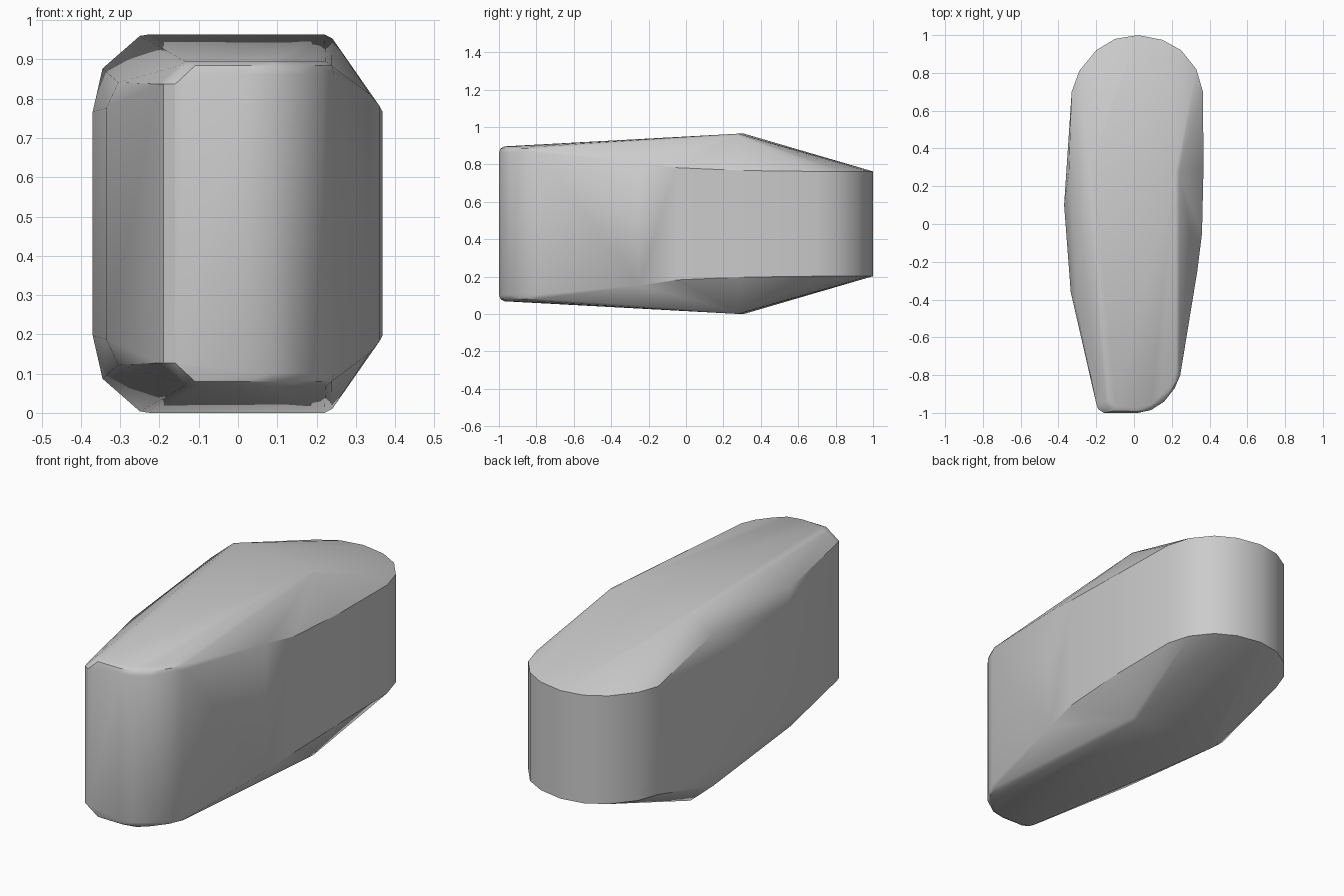
import bpy
import bmesh
import math

old = bpy.data.objects.get("Cube")
if old:
    bpy.data.objects.remove(old, do_unlink=True)

MID = 0.482  # height of the horizontal symmetry plane

# Rounded rear wall: plan points, all with one half height
back = [(-0.33, 0.7), (-0.29, 0.81), (-0.2, 0.92), (-0.1, 0.98), (0.02, 1.0),
        (0.15, 0.975), (0.25, 0.92), (0.33, 0.82), (0.365, 0.7)]
columns = [(x, y, 0.28) for x, y in back]

# Side walls and ridge: x, y, half height
columns += [(-0.37, 0.1, 0.285), (-0.335, -0.36, 0.295), (-0.305, -0.42, 0.36),
            (-0.345, 0.27, 0.395), (-0.25, 0.32, 0.478), (-0.225, 0.31, 0.482),
            (0.22, 0.28, 0.482), (0.24, 0.27, 0.472), (0.368, 0.3, 0.285),
            (0.36, -0.05, 0.30), (0.335, -0.25, 0.33)]

# Rounded nose: full outline plus softened rims, clipped at the narrow corner
nose = [(-0.2, -0.95), (-0.19, -0.98), (-0.16, -1.0), (0.02, -1.0),
        (0.09, -0.985), (0.16, -0.94), (0.215, -0.87), (0.245, -0.8)]
for inset, height in ((0, 0.38), (0.01, 0.402), (0.035, 0.414)):
    for x, y in nose:
        if x < -0.1:
            px, py = x + max(0, height - 0.36) * 1.2, y + inset
            h = height - 0.02 if inset == 0 else height
        else:
            px, py, h = x - inset * 0.6 * (x > 0.1), y + inset * 0.8, height
        columns.append((px, py, h))
columns += [(x, y, 0.355) for x, y in nose[:3]]

# Convex shell, mirrored above and below the symmetry plane
bm = bmesh.new()
for x, y, h in columns:
    for side in (-1, 1):
        bm.verts.new((x, y, MID + side * h))
hull = bmesh.ops.convex_hull(bm, input=bm.verts)
loose = [v for v in bm.verts if not v.link_faces]
bmesh.ops.delete(bm, geom=loose, context='VERTS')
bmesh.ops.recalc_face_normals(bm, faces=bm.faces)
mesh = bpy.data.meshes.new("body")
bm.to_mesh(mesh)
bm.free()
body = bpy.data.objects.new("body", mesh)
bpy.context.collection.objects.link(body)

# Single plain colour
grey = bpy.data.materials.new("plain_grey")
grey.use_nodes = True
colour = (0.6, 0.6, 0.6, 1)
grey.diffuse_color = colour
grey.node_tree.nodes["Principled BSDF"].inputs["Base Color"].default_value = colour
mesh.materials.append(grey)

# Smooth rounding, crisp ridges
bpy.ops.object.select_all(action='DESELECT')
body.select_set(True)
bpy.context.view_layer.objects.active = body
bpy.ops.object.shade_smooth_by_angle(angle=math.radians(30))
